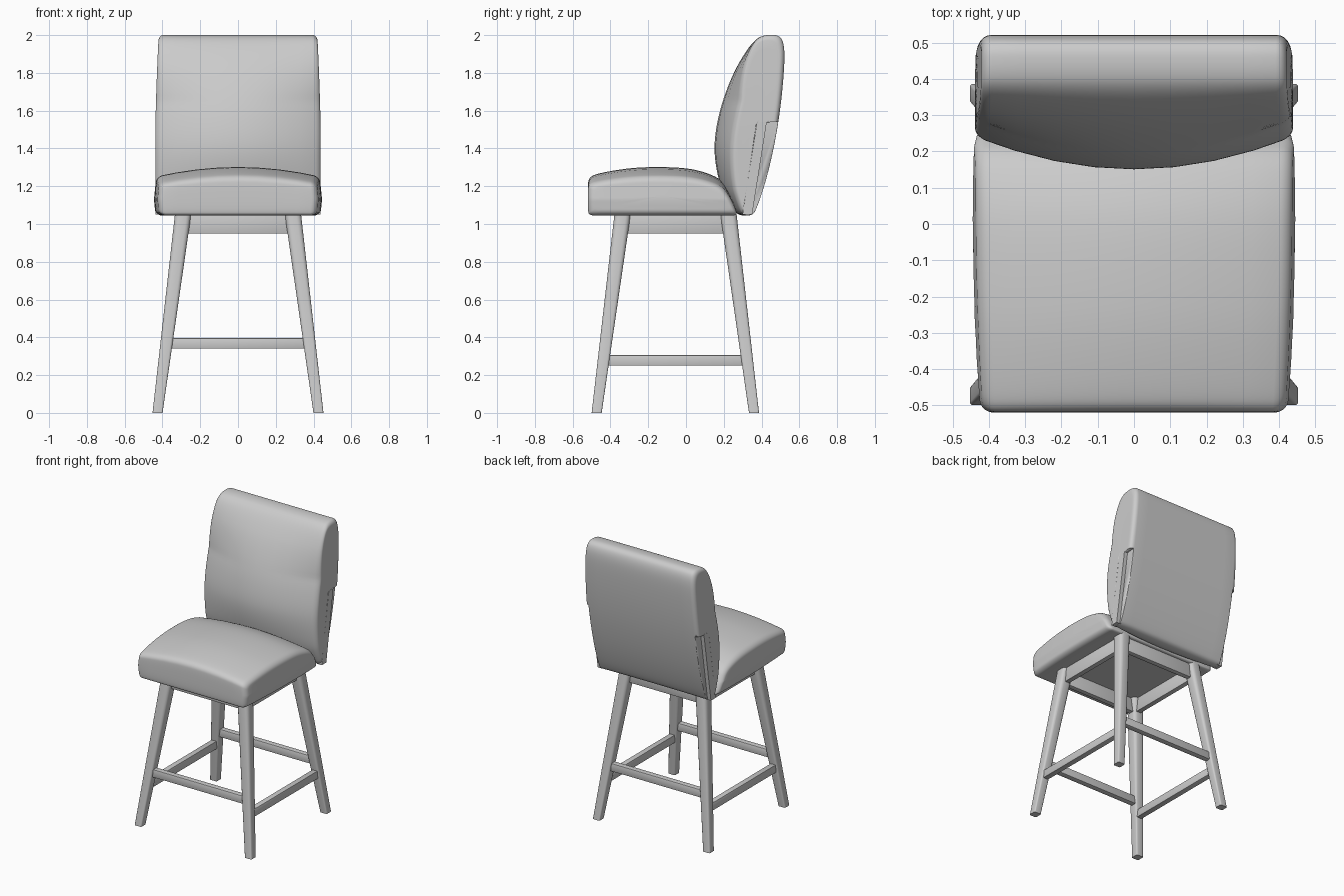
import bpy, bmesh, math
from mathutils import Vector

if "Cube" in bpy.data.objects:
    bpy.data.objects.remove(bpy.data.objects["Cube"], do_unlink=True)

grey = bpy.data.materials.new("plain_grey")
grey.use_nodes = True
grey.diffuse_color = (0.6, 0.6, 0.6, 1)
grey.node_tree.nodes["Principled BSDF"].inputs["Base Color"].default_value = (0.6, 0.6, 0.6, 1)


def finish(name, bm, angle=35):
    bmesh.ops.recalc_face_normals(bm, faces=bm.faces)
    mesh = bpy.data.meshes.new(name)
    bm.to_mesh(mesh)
    bm.free()
    mesh.materials.append(grey)
    ob = bpy.data.objects.new(name, mesh)
    bpy.context.collection.objects.link(ob)
    bpy.ops.object.select_all(action='DESELECT')
    ob.select_set(True)
    bpy.context.view_layer.objects.active = ob
    bpy.ops.object.shade_smooth_by_angle(angle=math.radians(angle))
    return ob


def loft(name, rings, angle=35):
    """Skin a list of equal-length rings and cap both ends."""
    bm = bmesh.new()
    loops = [[bm.verts.new(p) for p in ring] for ring in rings]
    for a, b in zip(loops, loops[1:]):
        for i in range(len(a)):
            j = (i + 1) % len(a)
            bm.faces.new((a[i], a[j], b[j], b[i]))
    bm.faces.new(loops[0])
    bm.faces.new(loops[-1])
    return finish(name, bm, angle)


def rounded(points, steps=3):
    """Corner-cutting smoothing of a closed outline."""
    for _ in range(steps):
        out = []
        for p, q in zip(points, points[1:] + points[:1]):
            out += [(p[0] * .75 + q[0] * .25, p[1] * .75 + q[1] * .25),
                    (p[0] * .25 + q[0] * .75, p[1] * .25 + q[1] * .75)]
        points = out
    return points


def cushion(name, outline, radius, half_width, warp):
    """Loft a side outline across x with rounded side edges, then warp it."""
    outline = rounded(outline)
    ys, zs = zip(*outline)
    cy, cz = (min(ys) + max(ys)) / 2, (min(zs) + max(zs)) / 2
    hy, hz = (max(ys) - min(ys)) / 2, (max(zs) - min(zs)) / 2
    # one half of the stations: x fraction, inset and extra scale
    half = [(1, radius, k) for k in (.1, .4, .7, .9)]
    for i in range(6):
        a = math.radians(18 * i)
        half.append((1 - radius * (1 - math.cos(a)) / half_width, radius * (1 - math.sin(a)), 1))
    half += [(s, 0, 1) for s in (.75, .5, .25)]
    stations = half + [(0, 0, 1)] + [(-s, d, k) for s, d, k in reversed(half)]
    rings = []
    for s, d, k in stations:
        ring = []
        for y, z in outline:
            ring.append(warp(s, cy + (y - cy) * (1 - d / hy) * k,
                             cz + (z - cz) * (1 - d / hz) * k))
        rings.append(ring)
    return loft(name, rings, 40)


# Domed seat cushion
def seat_warp(s, y, z):
    width = .445 - .02 * (y / .5) ** 2 - .008 * abs(z - 1.15) / .1
    rise = max(0, (z - 1.05) / .25)
    return (s * width, y, z - .05 * s * s * rise)


seat_outline = [(-.51, 1.045), (-.52, 1.07), (-.52, 1.2), (-.515, 1.245), (-.47, 1.268),
                (-.3, 1.297), (-.15, 1.303), (0, 1.297), (.1, 1.275), (.19, 1.235),
                (.235, 1.16), (.265, 1.08), (.27, 1.045), (.22, 1.045), (0, 1.045), (-.45, 1.045)]
cushion("seat_cushion", seat_outline, .035, .44, seat_warp)


# Backrest, thicker in the middle than at its sides
def back_warp(s, y, z):
    width = .438 - .018 * max(0, (z - 1.45) / .55) ** 1.5
    rear = .37 + .15 * (z - 1.07) / .85
    fade = min(1, (2 - z) / .35)
    y += .33 * s * s * max(0, rear - y) * max(0, fade)
    return (s * width, y, z)


back_outline = [(.27, 1.045), (.22, 1.12), (.18, 1.2), (.15, 1.35), (.152, 1.47), (.185, 1.63),
                (.25, 1.8), (.32, 1.92), (.375, 1.985), (.43, 2.003), (.495, 2.0), (.52, 1.95),
                (.522, 1.85), (.505, 1.65), (.475, 1.45), (.43, 1.25), (.375, 1.08), (.345, 1.045)]
backrest = cushion("backrest", back_outline, .03, .43, back_warp)


def side_plate(name, outline, x0, x1):
    return loft(name, [[(x, y, z) for y, z in outline] for x in (x0, x1)])


# Recess each lower rear side of the backrest and set an upright strip into it
for side, label in ((1, "left"), (-1, "right")):
    cutter = side_plate("recess_cutter", [(.292, 1), (.373, 1.53), (.7, 1.57), (.7, 1)],
                        side * .412, side * .6)
    cutter.hide_render = True
    cut = backrest.modifiers.new("recess", 'BOOLEAN')
    cut.operation, cut.solver, cut.object = 'DIFFERENCE', 'EXACT', cutter
    bpy.context.view_layer.objects.active = backrest
    bpy.ops.object.modifier_apply(modifier=cut.name)
    bpy.data.objects.remove(cutter, do_unlink=True)
    side_plate(label + "_back_strip", [(.299, 1.05), (.374, 1.528), (.385, 1.538), (.428, 1.543), (.35, 1.05)],
               side * .40, side * .438)


# Tapered, splayed legs
def section(x, y, z, size, corner):
    """Square ring with rounded corners."""
    ring = []
    h, r = size / 2, size * corner
    for quarter in range(4):
        mid = math.radians(45 + 90 * quarter)
        sx, sy = math.copysign(1, math.cos(mid)), math.copysign(1, math.sin(mid))
        for turn in (-45, -15, 15, 45):
            a = mid + math.radians(turn)
            ring.append((x + sx * (h - r) + r * math.cos(a), y + sy * (h - r) + r * math.sin(a), z))
    return ring


def leg_point(sx, front, z):
    """Centre of a leg at height z."""
    t = z / 1.05
    y0, y1 = (-.473, -.336) if front else (.36, .225)
    return Vector((sx * (.426 - .135 * t), y0 + (y1 - y0) * t, z))


for front, end in ((True, "front"), (False, "back")):
    for sx, side in ((1, "left"), (-1, "right")):
        rings = [section(*leg_point(sx, front, z), .053 + .033 * z / 1.05, corner)
                 for z, corner in ((0, .15), (.35, .2), (1.06, .3))]
        loft(f"{end}_{side}_leg", rings)


# Rails between neighbouring legs
def rail(name, a, b, thick, height, bevel):
    bm = bmesh.new()
    bmesh.ops.create_cube(bm, size=1)
    d = b - a
    along_x = abs(d.x) > abs(d.y)
    size = (abs(d.x), thick, height) if along_x else (thick, abs(d.y), height)
    mid = (a + b) / 2
    for v in bm.verts:
        v.co = Vector([c * s for c, s in zip(v.co, size)]) + mid
    bmesh.ops.bevel(bm, geom=bm.edges[:], offset=bevel, segments=2, affect='EDGES', profile=.5)
    finish(name, bm)


for front, end in ((True, "front"), (False, "back")):
    rail(end + "_stretcher", leg_point(-1, front, .368), leg_point(1, front, .368), .04, .056, .005)
    rail(end + "_apron", leg_point(-1, front, 1.0), leg_point(1, front, 1.0), .035, .1, .003)
for sx, side in ((1, "left"), (-1, "right")):
    rail(side + "_stretcher", leg_point(sx, True, .278), leg_point(sx, False, .278), .04, .056, .005)
    rail(side + "_apron", leg_point(sx, True, 1.0), leg_point(sx, False, 1.0), .035, .1, .003)
